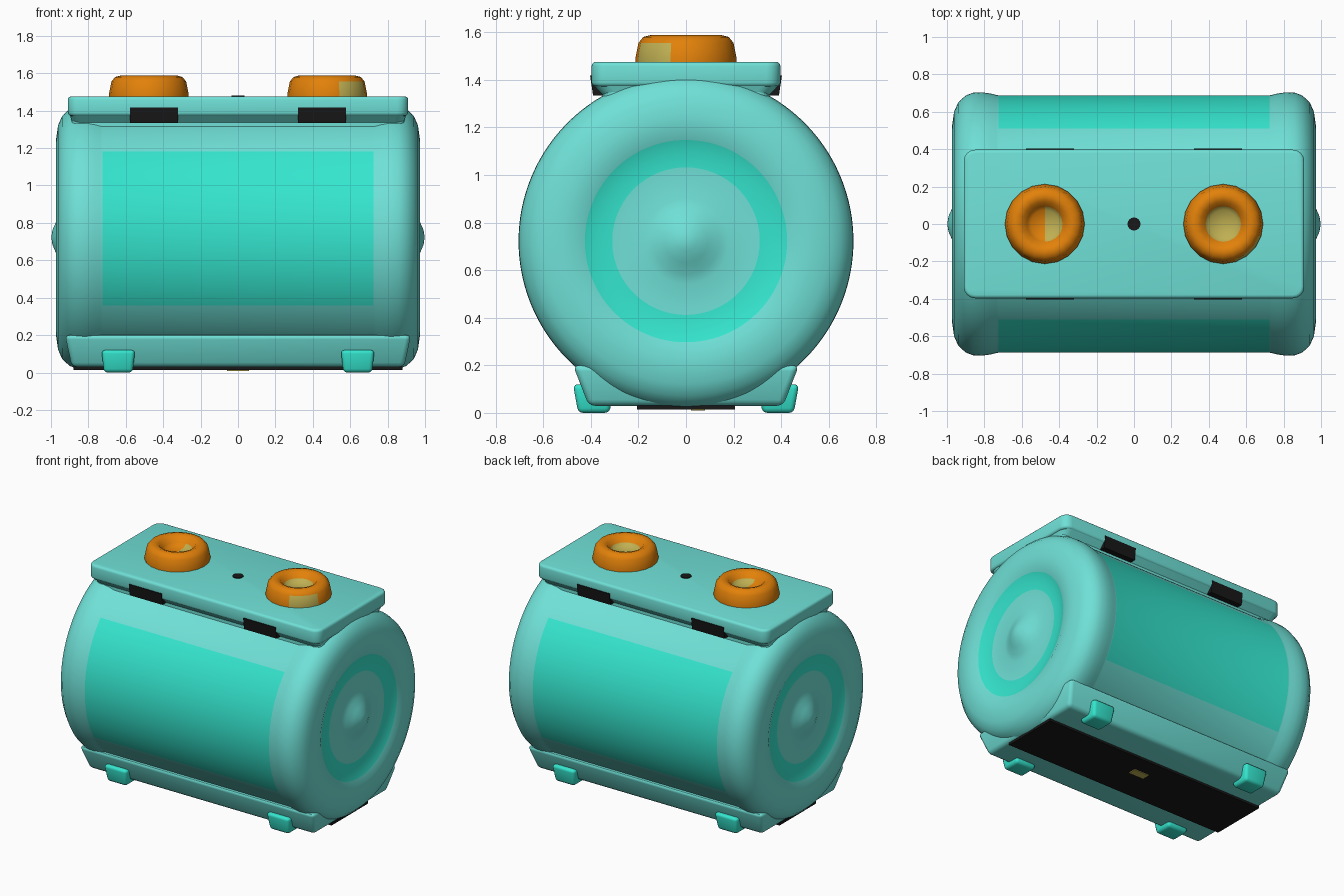
import bpy, bmesh, math
from mathutils import Vector

if "Cube" in bpy.data.objects:
    bpy.data.objects.remove(bpy.data.objects["Cube"])

def material(name, rgb):
    m = bpy.data.materials.new(name)
    m.diffuse_color = (*rgb, 1)
    m.use_nodes = True
    m.node_tree.nodes["Principled BSDF"].inputs["Base Color"].default_value = m.diffuse_color
    return m

PALE = material("pale aqua", (0.16, 0.75, 0.68))
TEAL = material("bright teal", (0.035, 0.79, 0.62))
ORANGE = material("orange", (0.76, 0.22, 0.003))
TAN = material("sandy yellow", (0.52, 0.43, 0.085))
BLACK = material("black", (0.009, 0.009, 0.009))

def finish(name, bm, mats, angle=40):
    bmesh.ops.recalc_face_normals(bm, faces=bm.faces)
    me = bpy.data.meshes.new(name)
    bm.to_mesh(me)
    bm.free()
    for m in mats:
        me.materials.append(m)
    ob = bpy.data.objects.new(name, me)
    bpy.context.collection.objects.link(ob)
    bpy.ops.object.select_all(action='DESELECT')
    ob.select_set(True)
    bpy.context.view_layer.objects.active = ob
    bpy.ops.object.shade_smooth_by_angle(angle=math.radians(angle))
    return ob

def lathe(name, profile, n, place, mats, rule=lambda c: 0, angle=40):
    """Spin (height, radius) points; place(h, a, b) maps them to the world."""
    bm = bmesh.new()
    rings = []
    for h, r in profile:
        if r == 0:
            rings.append([bm.verts.new(place(h, 0, 0))] * n)
        else:
            rings.append([bm.verts.new(place(h, r * math.cos(2 * math.pi * i / n),
                                             r * math.sin(2 * math.pi * i / n))) for i in range(n)])
    for lo, hi in zip(rings, rings[1:]):
        for i in range(n):
            j = (i + 1) % n
            f = bm.faces.new(list(dict.fromkeys((lo[i], lo[j], hi[j], hi[i]))))
            f.material_index = rule(f.calc_center_median())
    return finish(name, bm, mats, angle)

def block(name, lo, hi, mat, corner=0.0, edge=0.0, taper=(1, 1)):
    """Box with rounded upright corners, then rounded edges; taper scales the bottom in x, y."""
    bm = bmesh.new()
    bmesh.ops.create_cube(bm, size=1)
    lo, hi = Vector(lo), Vector(hi)
    mid, size = (lo + hi) / 2, hi - lo
    for v in bm.verts:
        kx, ky = taper if v.co.z < 0 else (1, 1)
        v.co = Vector((v.co.x * size.x * kx, v.co.y * size.y * ky, v.co.z * size.z)) + mid
    if corner:
        up = [e for e in bm.edges if abs(e.verts[0].co.z - e.verts[1].co.z) > 1e-4]
        bmesh.ops.bevel(bm, geom=up, offset=corner, segments=4, profile=0.5, affect='EDGES')
    if edge:
        rim = [e for e in bm.edges if e.calc_face_angle(0) > 0.8]
        bmesh.ops.bevel(bm, geom=rim, offset=edge, segments=3, profile=0.5, affect='EDGES')
    return finish(name, bm, [mat])

# Barrel lying along x, with thick end rims, recessed end discs and hubs
CZ = 0.722
half = [(0.998, 0), (0.992, 0.04), (0.97, 0.09), (0.945, 0.14), (0.935, 0.18), (0.935, 0.31),
        (0.94, 0.37), (0.955, 0.425), (0.97, 0.46), (0.972, 0.53), (0.962, 0.60), (0.94, 0.65),
        (0.90, 0.687), (0.86, 0.702), (0.81, 0.704), (0.765, 0.697), (0.735, 0.69), (0.725, 0.688)]
profile = half + [(-x, r) for x, r in reversed(half)]

def barrel_colour(c):
    r = math.hypot(c.y, c.z - CZ)
    if abs(c.x) > 0.9:
        return 1 if 0.31 < r < 0.425 else 0
    up = math.degrees(math.asin((c.z - CZ) / r))
    return 1 if abs(c.x) < 0.73 and -32 < up < 42 else 0

lathe("barrel", profile, 180, lambda h, a, b: Vector((h, a, b + CZ)), [PALE, TEAL], barrel_colour)

# Flared base that blends into the barrel, with a dark underside plate and a small tan mark
block("base", (-0.925, -0.475, 0.03), (0.925, 0.475, 0.20), PALE, edge=0.025, taper=(0.96, 0.86))
block("underside_plate", (-0.88, -0.205, 0.014), (0.88, 0.205, 0.0235), BLACK)
block("underside_rim", (-0.88, -0.205, 0.0235), (0.88, 0.205, 0.031), BLACK)
block("underside_mark", (-0.06, 0.02, 0.009), (0.06, 0.08, 0.015), TAN)

# Lid, its tapering lip and neck
block("lid_neck", (-0.89, -0.35, 1.20), (0.89, 0.35, 1.36), PALE, corner=0.05)
block("lid_lip", (-0.90, -0.392, 1.335), (0.90, 0.392, 1.38), PALE, corner=0.05, taper=(0.985, 0.89))
block("lid", (-0.91, -0.397, 1.372), (0.91, 0.397, 1.476), PALE, corner=0.06, edge=0.018)

# Black centre dot on the lid
lathe("lid_dot", [(1.47, 0.035), (1.481, 0.035), (1.481, 0)], 16,
      lambda h, a, b: Vector((a, b, h)), [BLACK])

def knob_colour(c, side):
    dx, r = c.x - side * 0.477, math.hypot(c.x - side * 0.477, c.y)
    if r < 0.09:
        return 1 if side > 0 or dx > 0 else 0
    # Worn sandy patch on the outer front flank of the right knob
    return 1 if side > 0 and dx > 0.06 and c.y < -0.05 and r > 0.18 and c.z < 1.56 else 0

knob = [(1.46, 0.213), (1.49, 0.213), (1.555, 0.20), (1.58, 0.18), (1.588, 0.15),
        (1.578, 0.12), (1.545, 0.095), (1.525, 0.075), (1.52, 0)]
for side in (-1, 1):
    s = "left" if side < 0 else "right"
    # Hollow orange knobs with sandy floors
    lathe(s + "_knob", knob, 20, lambda h, a, b: Vector((side * 0.477 + a, b, h)),
          [ORANGE, TAN], lambda c: knob_colour(c, side), 60)
    # Black latch slots under the lid edge, through to the back
    x = side * 0.45
    block(s + "_latches", (x - 0.128, -0.403, 1.335), (x + 0.128, 0.403, 1.418), BLACK,
          taper=(1, 0.97))
    for fb in (-1, 1):
        # Teal feet
        y0, y1 = sorted((fb * 0.30, fb * 0.475))
        x = side * 0.64
        block(s + ("_front" if fb < 0 else "_back") + "_foot", (x - 0.09, y0, 0.0),
              (x + 0.09, y1, 0.12), TEAL, edge=0.02, taper=(0.85, 0.75))
